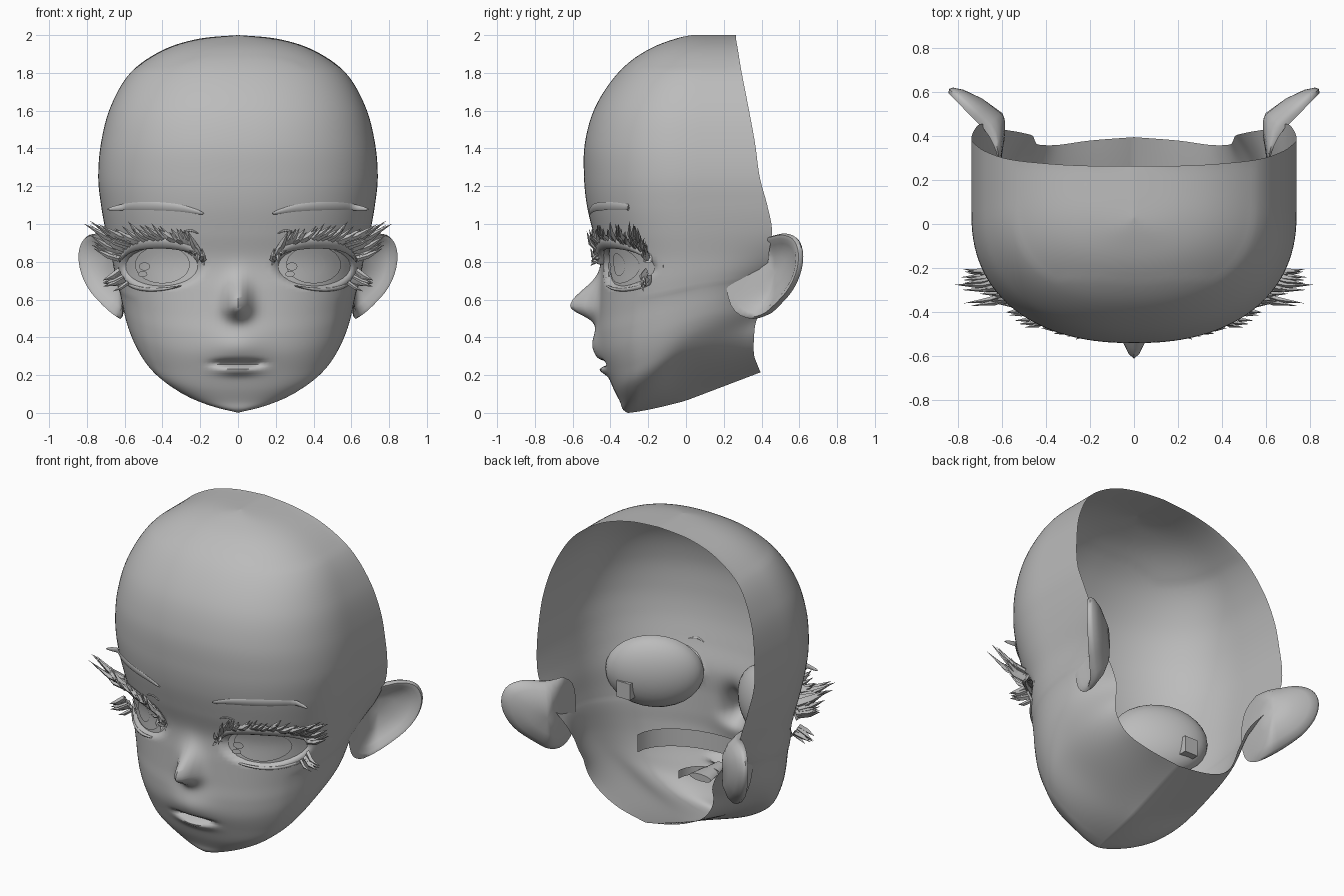
import bpy, bmesh, math, random
from mathutils import Vector
from mathutils.bvhtree import BVHTree

if "Cube" in bpy.data.objects:
    bpy.data.objects.remove(bpy.data.objects["Cube"])

random.seed(4)
skin = bpy.data.materials.new("clay_grey")
skin.diffuse_color = (0.5, 0.5, 0.5, 1)
skin.use_nodes = True
skin.node_tree.nodes["Principled BSDF"].inputs["Base Color"].default_value = skin.diffuse_color


def make(name, verts, faces, mirror=False, angle=60):
    """Mesh object, optionally with a copy mirrored across x."""
    verts, faces = [tuple(v) for v in verts], [tuple(f) for f in faces]
    if mirror:
        n = len(verts)
        faces += [tuple(i + n for i in reversed(f)) for f in faces]
        verts += [(-x, y, z) for x, y, z in verts]
    me = bpy.data.meshes.new(name)
    me.from_pydata(verts, [], faces)
    bm = bmesh.new()
    bm.from_mesh(me)
    bmesh.ops.remove_doubles(bm, verts=bm.verts, dist=0.0005)
    bm.to_mesh(me)
    bm.free()
    me.materials.append(skin)
    ob = bpy.data.objects.new(name, me)
    bpy.context.collection.objects.link(ob)
    bpy.context.view_layer.objects.active = ob
    ob.select_set(True)
    bpy.ops.object.shade_smooth_by_angle(angle=math.radians(angle))
    ob.select_set(False)
    return ob


def grid_faces(rows, cols, wrap=False):
    m = cols if wrap else cols - 1
    return [(r * cols + c, r * cols + (c + 1) % cols, (r + 1) * cols + (c + 1) % cols, (r + 1) * cols + c)
            for r in range(rows - 1) for c in range(m)]


def spline(pts, u):
    """Catmull-Rom through equal-length tuples, u in 0..1."""
    f = u * (len(pts) - 1)
    i = min(int(f), len(pts) - 2)
    t = f - i
    g = lambda k: pts[max(0, min(len(pts) - 1, k))]
    return [0.5 * (2 * b + (c - a) * t + (2 * a - 5 * b + 4 * c - d) * t * t + (3 * b - a - 3 * c + d) * t ** 3)
            for a, b, c, d in zip(g(i - 1), g(i), g(i + 1), g(i + 2))]


def bell(v, s, p=2):
    return math.exp(-abs(v / s) ** p)


# Head rows: front z, front y, half width, side y, side z, back y, back z
ROWS = [(0, -.31, 0, .0, .065, .395, .215), (.02, -.335, .2, -.02, .14, .38, .25),
        (.06, -.35, .36, -.03, .22, .36, .31), (.13, -.385, .48, -.03, .3, .36, .40),
        (.22, -.42, .55, .03, .4, .37, .48), (.32, -.455, .59, .07, .49, .4, .55),
        (.42, -.465, .61, .08, .56, .41, .62), (.52, -.46, .625, .08, .63, .42, .69),
        (.65, -.455, .65, .08, .73, .43, .76), (.8, -.45, .67, .07, .83, .44, .85),
        (.95, -.49, .70, .06, .96, .455, .97), (1.1, -.525, .725, .05, 1.1, .43, 1.1),
        (1.25, -.54, .74, .05, 1.25, .39, 1.25), (1.43, -.535, .725, .05, 1.43, .365, 1.43),
        (1.62, -.48, .675, .06, 1.62, .33, 1.62), (1.8, -.36, .57, .08, 1.8, .295, 1.8),
        (1.92, -.21, .4, .1, 1.92, .275, 1.92), (1.98, -.06, .21, .12, 1.98, .265, 1.98),
        (2.0, .03, 0, .15, 2.0, .265, 2.0)]


def head_point(u, t):
    zf, yf, w, ys, zs, yb, zb = spline(ROWS, u)
    w = max(w, 0)
    s, t = (1 if t >= 0 else -1), abs(t) ** 1.2
    if t < .7:
        a = t / .7 * math.pi / 2
        k = max(0, math.cos(a)) ** .87
        x, y, z = w * math.sin(a) ** .87, ys - (ys - yf) * k, zf + (zs - zf) * (1 - k) ** 1.3
    else:
        q = (t - .7) / .3
        xb = w * (1 - .22 * bell(zb - .56, .2))
        x, y, z = w + (xb - w) * q * q, ys + (yb - ys) * q, zs + (zb - zs) * q
    if y < -.2:
        # nose, muzzle and lips
        y -= .155 * bell(x, .062) * bell(z - .565, .12 if z > .565 else .065)
        y -= .035 * bell(x, .13) * bell(z - .35, .09)
        y -= .03 * bell(x, .1) * bell(z - .225, .025)
        y += .05 * bell(x, .125, 4) * bell(z - .262, .016)
    return [s * x, y, z]


NR, NC = 145, 89
head = [head_point(r / (NR - 1), 2 * c / (NC - 1) - 1) for r in range(NR) for c in range(NC)]
# Even out the jaw line and the crown
for _ in range(12):
    old = [p[:] for p in head]
    for r in list(range(1, 60)) + list(range(122, NR - 1)):
        for c in range(1, NC - 1):
            i = r * NC + c
            if old[i][1] > -.25:
                for k in range(3):
                    avg = (old[i - 1][k] + old[i + 1][k] + old[i - NC][k] + old[i + NC][k]) / 4
                    head[i][k] = .4 * old[i][k] + .6 * avg
head_faces = grid_faces(NR, NC)
tree = BVHTree.FromPolygons(head, head_faces)


def on_face(x, z, lift=0.0, limit=-.19):
    """Point on the face at x, z, moved forward by lift."""
    hit = tree.ray_cast(Vector((x, -2, z)), Vector((0, 1, 0)))[0]
    y = min(hit.y, limit) if hit else limit
    return Vector((x, y - lift, z))


# Eye sockets pressed into the face
for p in head:
    e = math.hypot((abs(p[0]) - .405) / .215, (p[2] - .775) / .115)
    if p[1] < -.1 and e < 1:
        p[1] += .07 * min(1, (1 - e) * 4)
make("head", head, head_faces)


# Eye discs, from the white to the catchlights
def face_disc(name, cx, cz, rx, rz, lift, rings=5, n=28, mirror=True):
    v = [on_face(cx + rx * i / rings * math.cos(a), cz + rz * i / rings * math.sin(a), lift, -.1)
         for i in range(rings + 1) for a in [2 * math.pi * k / n for k in range(n)]]
    make(name, v, grid_faces(rings + 1, n, True), mirror)


face_disc("eye_white", .405, .775, .205, .112, -.03)
face_disc("iris", .40, .785, .145, .1, -.02)
face_disc("pupil", .40, .785, .06, .06, -.014)
# Both catchlights sit on the same side of each eye
for side, cx in (("left", .285), ("right", -.495)):
    face_disc("catchlight_large_" + side, cx, .775, .03, .022, -.010, 2, 12, False)
    face_disc("catchlight_small_" + side, cx - .01, .735, .025, .016, -.010, 2, 12, False)

# Back halves of the eyeballs, seen inside the head
ca, sa = math.cos(math.radians(28)), math.sin(math.radians(28))
ball = []
for i in range(9):
    b = math.pi / 2 * i / 8
    for k in range(28):
        a = 2 * math.pi * k / 28
        lx, ly, lz = .28 * math.cos(b) * math.cos(a), .13 * math.sin(b), .22 * math.cos(b) * math.sin(a)
        ball.append((.39 + lx * ca - ly * sa, -.25 + lx * sa + ly * ca, .81 + lz))
make("eyeball", ball, grid_faces(9, 28, True), True)


# Tapered strips laid on the face: lids and brows
def strip(name, path, half, depth, lift, limit=-.19, n=22, m=8):
    v = []
    for i in range(n + 1):
        u = i / n
        x, z = spline(path, u)
        h = half * (.12 + .88 * math.sin(math.pi * u) ** .6)
        for k in range(m):
            a = 2 * math.pi * k / m
            v.append(on_face(x, z + h * math.sin(a), lift + depth * math.cos(a), limit))
    make(name, v, grid_faces(n + 1, m, True), True)


UPPER = [(.18, .79), (.23, .86), (.32, .895), (.43, .905), (.54, .89), (.60, .85), (.63, .80)]
LOWER = [(.3, .672), (.4, .655), (.5, .655), (.58, .68), (.62, .73)]
strip("upper_lid", UPPER, .035, .022, .012)
strip("lower_lid", LOWER, .010, .010, .003)
strip("brow", [(.18, 1.055), (.3, 1.083), (.45, 1.095), (.58, 1.092), (.69, 1.078)], .022, .005, .005, -.3)
strip("lid_crease", [(.21, .95), (.25, .965), (.3, .955)], .006, .005, .002)


# Lashes: pointed bent spikes fanning outward
def lashes(name, path, count, rule):
    v, f = [], []
    for i in range(count):
        u = (i + random.random()) / count
        x, z = spline(path, u)
        d, length, width = rule(u)
        base = on_face(x, z, .012 + .012 * random.random())
        d = Vector(d).normalized()
        side = d.cross(Vector((0, -1, 0))).normalized() * width
        out = side.cross(d).normalized() * width * .8
        mid = base + d * length * .45 + Vector((0, -.012, 0))
        tip = base + d * length + Vector((0, 0, length * .12))
        o = len(v)
        for c, s in ((base, .8), (mid, .75)):
            v += [c + side * s, c + out * s, c - side * s, c - out * s]
        v.append(tip)
        for k in range(4):
            j = (k + 1) % 4
            f += [(o + k, o + j, o + 4 + j, o + 4 + k), (o + 4 + k, o + 4 + j, o + 8)]
    make(name, v, f, True, 35)


rnd = random.uniform
lashes("upper_lashes", [(x, z + .015) for x, z in UPPER], 34, lambda u: (
    (.25 + 1.2 * u + rnd(-.2, .2), -.4 + .4 * u + rnd(-.1, .1), .75 - .35 * u + rnd(-.25, .2)),
    .07 + .06 * u + rnd(0, .04), rnd(.014, .024)))
lashes("wing_lashes", [(.54, .91), (.6, .90), (.63, .85)], 7, lambda u: (
    (1, rnd(-.25, -.05), rnd(.25, .55)), rnd(.17, .24), rnd(.018, .025)))
lashes("lower_lashes", [(.58, .69), (.61, .72), (.63, .76)], 6, lambda u: (
    (.8, rnd(-.3, 0), rnd(-.75, -.25)), rnd(.09, .13), rnd(.014, .02)))
lashes("inner_lashes", [(.18, .80), (.22, .85)], 5, lambda u: (
    (rnd(-.2, .5), -.4, rnd(-.9, .2)), rnd(.04, .07), .012))

# Ears: outline along the blade (distance, z), stacked from back to hollow
EAR = [(0, .93), (.11, .935), (.22, .95), (.31, .925), (.35, .85), (.335, .75), (.27, .65),
       (.17, .57), (.08, .515), (0, .50), (-.06, .56), (-.08, .72), (-.06, .86), (0, .93)]
e, nrm, root = Vector((.72, .69, 0)), Vector((.69, -.72, 0)), Vector((.585, .375, 0))
ear = []
for scale, off in ((0, -.075), (.45, -.07), (.8, -.045), (.97, -.015), (1, .005), (.96, .025),
                   (.87, .022), (.74, -.005), (.4, -.025), (0, -.03)):
    for k in range(40):
        s, z = spline(EAR, k / 40)
        s, z = .1 + (s - .1) * scale, .745 + (z - .745) * scale
        fade = max(.1, min(1, (s + .06) / .14))
        # the root curves forward to run into the side of the head
        bend = Vector((.075, -.1, 0)) * (max(0, .1 - s) / .17) ** 1.6
        ear.append(root + e * s + bend + nrm * (off * fade * (1.25 - 1.3 * max(s, 0))) + Vector((0, 0, z)))
make("ear", ear, grid_faces(10, 40, True), True)

# Mouth inside: tooth bands and tongue
for name, z0, z1, r, depth in (("upper_teeth", .35, .46, .41, .26), ("lower_teeth", .26, .31, .13, .14)):
    arc = [(r * math.sin(a), -.11 - depth * math.cos(a), z) for z in (z0, z1)
           for a in [math.pi * (k / 16 - .5) for k in range(17)]]
    make(name, arc, grid_faces(2, 17))
tongue = [(.075 * (1 - .5 * i / 8) * math.cos(a), -.14 - .025 * i, .29 + .022 * math.sin(a))
          for i in range(9) for a in [2 * math.pi * k / 12 for k in range(12)]]
make("tongue", tongue, grid_faces(9, 12, True) + [tuple(range(12)), tuple(range(96, 108))])

# Small blocks behind the eyes
block = [(.48 + .045 * x, -.1 + .03 * y, .73 + .05 * z) for x in (-1, 1) for y in (-1, 1) for z in (-1, 1)]
make("eye_block", block, [(0, 1, 3, 2), (4, 6, 7, 5), (0, 4, 5, 1), (2, 3, 7, 6), (0, 2, 6, 4), (1, 5, 7, 3)], True, 30)
